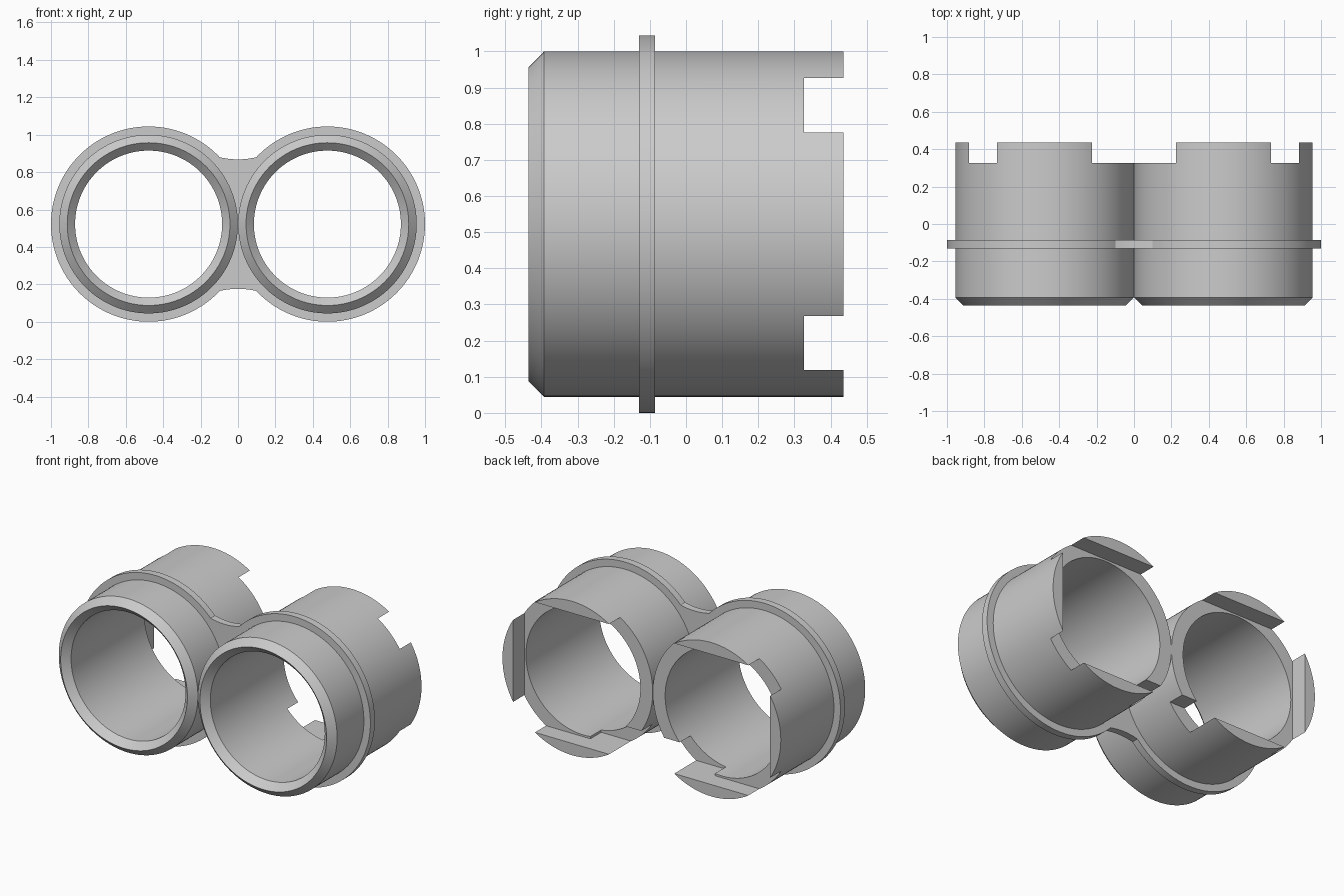
import bpy
import bmesh
from math import cos, sin, pi, radians

SEGMENTS = 128
CENTRE_X, CENTRE_Z = 0.478, 0.522
CHORD = 0.404                      # distance of the flat tab faces from the tube axis
FRONT, SHOULDER, BACK = -0.435, 0.326, 0.435
FLANGE_FRONT, FLANGE_BACK = -0.13, -0.086

cube = bpy.data.objects.get("Cube")
if cube:
    bpy.data.objects.remove(cube, do_unlink=True)

grey = bpy.data.materials.new("light grey")
grey.use_nodes = True
grey.diffuse_color = (0.6, 0.6, 0.6, 1)
grey.node_tree.nodes["Principled BSDF"].inputs["Base Color"].default_value = grey.diffuse_color


def finish(name, bm):
    bmesh.ops.recalc_face_normals(bm, faces=bm.faces)
    mesh = bpy.data.meshes.new(name)
    bm.to_mesh(mesh)
    bm.free()
    mesh.materials.append(grey)
    obj = bpy.data.objects.new(name, mesh)
    bpy.context.collection.objects.link(obj)
    return obj


def activate(obj):
    bpy.ops.object.select_all(action='DESELECT')
    obj.select_set(True)
    bpy.context.view_layer.objects.active = obj


def smooth(obj):
    activate(obj)
    bpy.ops.object.shade_smooth_by_angle(angle=radians(30))


def ring(name, profile, cx):
    """Revolve a closed (radius, y) profile about a y-parallel axis."""
    bm = bmesh.new()
    loops = []
    for i in range(SEGMENTS):
        a = 2 * pi * i / SEGMENTS
        loops.append([bm.verts.new((cx + r * cos(a), y, CENTRE_Z + r * sin(a)))
                      for r, y in profile])
    n = len(profile)
    for i, loop in enumerate(loops):
        following = loops[(i + 1) % SEGMENTS]
        for j in range(n):
            k = (j + 1) % n
            bm.faces.new((loop[j], loop[k], following[k], following[j]))
    return finish(name, bm)


def prism(name, outline, y0, y1):
    """Extrude an (x, z) outline along y."""
    bm = bmesh.new()
    face = bm.faces.new([bm.verts.new((x, y0, z)) for x, z in outline])
    new = bmesh.ops.extrude_face_region(bm, geom=[face])["geom"]
    verts = [v for v in new if isinstance(v, bmesh.types.BMVert)]
    bmesh.ops.translate(bm, verts=verts, vec=(0, y1 - y0, 0))
    return finish(name, bm)


def cut_box(obj, x0, x1, y0, y1, z0, z1):
    cutter = prism("cutter", [(x0, z0), (x1, z0), (x1, z1), (x0, z1)], y0, y1)
    cutter.hide_render = True
    mod = obj.modifiers.new("cut", 'BOOLEAN')
    mod.operation = 'DIFFERENCE'
    mod.solver = 'EXACT'
    mod.object = cutter
    activate(obj)
    bpy.ops.object.modifier_apply(modifier=mod.name)
    bpy.data.objects.remove(cutter, do_unlink=True)


# Straight bore, with the front rim bevelled on both sides to a sharp lip
tube_profile = [(0.435, FRONT), (0.4775, -0.393), (0.4775, BACK),
                (0.393, BACK), (0.393, -0.393)]
flange_profile = [(0.45, FLANGE_FRONT), (0.522, FLANGE_FRONT),
                  (0.522, FLANGE_BACK), (0.45, FLANGE_BACK)]

for side, sign in (("left", 1), ("right", -1)):
    cx = sign * CENTRE_X
    tube = ring(side + "_tube", tube_profile, cx)
    # Trim the back, leaving top, bottom and outer segment tabs
    cut_box(tube, cx - sign * 0.6, cx + sign * CHORD, SHOULDER, 0.6,
            CENTRE_Z - CHORD, CENTRE_Z + CHORD)
    # Slot in the lower inner wall, its floor level with the bottom tab
    cut_box(tube, cx - sign * 0.43, cx - sign * 0.05, 0.22, 0.34,
            CENTRE_Z - CHORD, CENTRE_Z - 0.262)
    smooth(tube)
    # Collar around the tube
    smooth(ring(side + "_flange", flange_profile, cx))

# Web joining the two collars, with gently hollowed top and bottom edges
top = [(x, 0.346 + 1.2 * x * x) for x in (-0.1, -0.075, -0.05, -0.025, 0, 0.025, 0.05, 0.075, 0.1)]
outline = ([(x, CENTRE_Z + h) for x, h in top] + [(0.01, CENTRE_Z)]
           + [(x, CENTRE_Z - h) for x, h in reversed(top)] + [(-0.01, CENTRE_Z)])
smooth(prism("centre_web", outline, FLANGE_FRONT, FLANGE_BACK))
